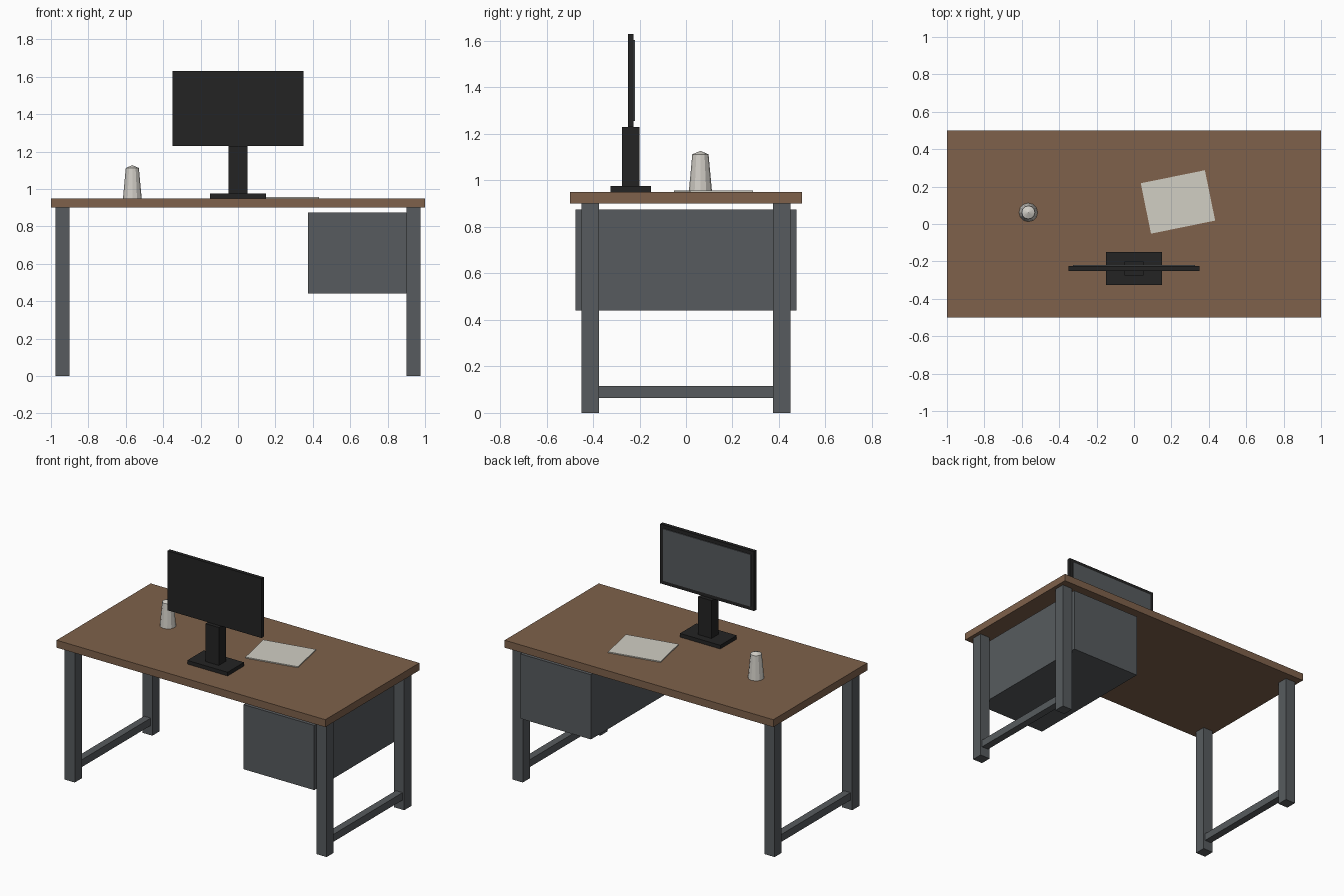
import bpy
import bmesh
from math import radians
from mathutils import Matrix, Vector

cube = bpy.data.objects.get("Cube")
if cube:
    bpy.data.objects.remove(cube, do_unlink=True)


def material(name, rgb):
    mat = bpy.data.materials.new(name)
    mat.use_nodes = True
    color = (*rgb, 1.0)
    mat.diffuse_color = color
    mat.node_tree.nodes["Principled BSDF"].inputs["Base Color"].default_value = color
    return mat


wood = material("brown wood", (0.21, 0.12, 0.07))
metal = material("grey metal", (0.095, 0.105, 0.112))
black = material("black plastic", (0.017, 0.017, 0.017))
paper_white = material("paper white", (0.64, 0.62, 0.55))
ceramic = material("pale ceramic", (0.64, 0.62, 0.57))


def add_mesh(name, bm, mat):
    mesh = bpy.data.meshes.new(name)
    bmesh.ops.recalc_face_normals(bm, faces=bm.faces)
    bm.to_mesh(mesh)
    bm.free()
    mesh.materials.append(mat)
    obj = bpy.data.objects.new(name, mesh)
    bpy.context.collection.objects.link(obj)
    return obj


def box(name, x, y, z, mat):
    """Box from (min, max) ranges along each axis."""
    lo, hi = Vector((x[0], y[0], z[0])), Vector((x[1], y[1], z[1]))
    bm = bmesh.new()
    bmesh.ops.create_cube(bm, size=1)
    bmesh.ops.scale(bm, vec=hi - lo, verts=bm.verts)
    bmesh.ops.translate(bm, vec=(lo + hi) / 2, verts=bm.verts)
    return add_mesh(name, bm, mat)


# Desk
TOP = 0.95
box("desk_top", (-1, 1), (-0.5, 0.5), (0.9, TOP), wood)
for sx, side in ((-1, "right"), (1, "left")):
    cx = sx * 0.9375
    for sy, end in ((-1, "front"), (1, "back")):
        cy = sy * 0.4125
        box(f"{end}_{side}_leg", (cx - 0.0375, cx + 0.0375),
            (cy - 0.0375, cy + 0.0375), (0, 0.9), metal)
    box(f"{side}_stretcher", (cx - 0.025, cx + 0.025),
        (-0.375, 0.375), (0.065, 0.115), metal)
box("drawer_box", (0.375, 0.9), (-0.475, 0.475), (0.44, 0.875), metal)

# Monitor, with its screen towards the back
box("monitor_base", (-0.15, 0.15), (-0.325, -0.15), (TOP, 0.975), black)
box("monitor_stand", (-0.05, 0.05), (-0.275, -0.2), (0.975, 1.23), black)
box("monitor_panel", (-0.35, 0.35), (-0.25, -0.225), (1.23, 1.63), black)
box("monitor_screen", (-0.325, 0.325), (-0.225, -0.22), (1.255, 1.605), metal)

# Sheet of paper, turned on the desk
paper = box("paper", (-0.175, 0.175), (-0.1375, 0.1375), (0, 0.007), paper_white)
paper.data.transform(Matrix.Translation((0.235, 0.118, TOP))
                     @ Matrix.Rotation(radians(11.5), 4, "Z"))

# Tapered vase with a low pointed cap
bm = bmesh.new()
for r_low, r_high, z_low, z_high in ((0.05, 0.035, TOP, 1.112),
                                     (0.035, 0, 1.112, 1.127)):
    bmesh.ops.create_cone(
        bm, cap_ends=z_low == TOP, segments=12, radius1=r_low, radius2=r_high,
        depth=z_high - z_low,
        matrix=Matrix.Translation((-0.565, 0.062, (z_low + z_high) / 2)))
# drop the hidden joint between body and cap
inner = [f for f in bm.faces if len(f.verts) > 4 and f.calc_center_median().z > 1]
bmesh.ops.delete(bm, geom=inner, context="FACES")
bmesh.ops.remove_doubles(bm, verts=bm.verts, dist=0.0005)
add_mesh("vase", bm, ceramic)
